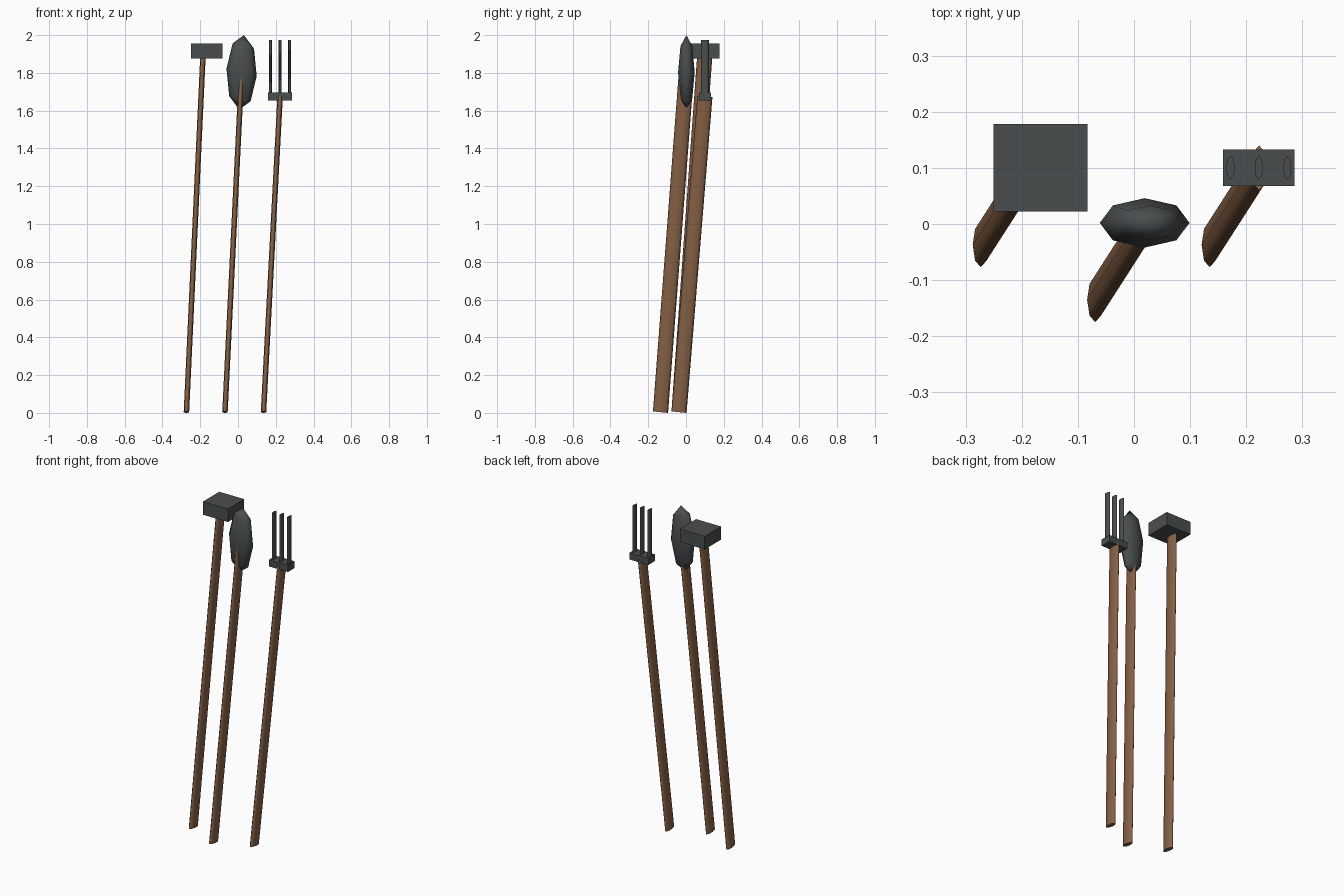
import bpy, bmesh, math
from mathutils import Matrix, Vector

cube = bpy.data.objects.get("Cube")
if cube:
    bpy.data.objects.remove(cube, do_unlink=True)


def make_material(name, rgb):
    mat = bpy.data.materials.new(name)
    mat.use_nodes = True
    color = (*rgb, 1.0)
    mat.diffuse_color = color
    mat.node_tree.nodes["Principled BSDF"].inputs["Base Color"].default_value = color
    return mat


wood = make_material("brown_wood", (0.24, 0.12, 0.06))
steel = make_material("dark_steel", (0.068, 0.076, 0.078))


def add_object(name, bm, mat, smooth):
    """Finish a bmesh; smooth() decides which faces are shaded smooth."""
    bmesh.ops.recalc_face_normals(bm, faces=bm.faces)
    for f in bm.faces:
        f.smooth = smooth(f)
    mesh = bpy.data.meshes.new(name)
    bm.to_mesh(mesh)
    bm.free()
    mesh.materials.append(mat)
    obj = bpy.data.objects.new(name, mesh)
    bpy.context.collection.objects.link(obj)
    return obj


def oval_rod(name, bottom, top, rx, ry, mat, tilt=0.0):
    """Flattened eight-sided rod; tilt slants its end caps."""
    axis = Vector(top) - Vector(bottom)
    shape = Matrix((
        (rx, 0, axis.x, bottom[0]),
        (0, ry, axis.y, bottom[1]),
        (0, -tilt * ry, axis.z, bottom[2]),
        (0, 0, 0, 1)))
    bm = bmesh.new()
    bmesh.ops.create_cone(bm, cap_ends=True, segments=8, radius1=1, radius2=1,
                          depth=1, matrix=Matrix.Translation((0, 0, 0.5)))
    bm.transform(shape)
    return add_object(name, bm, mat, lambda f: len(f.verts) == 4)


def block(name, low, high, mat):
    low, high = Vector(low), Vector(high)
    bm = bmesh.new()
    bmesh.ops.create_cube(bm, size=1)
    bm.transform(Matrix.Translation((low + high) / 2)
                 @ Matrix.Diagonal((*(high - low), 1)))
    return add_object(name, bm, mat, lambda f: False)


# Leaning wooden handles
lean = Vector((0.088, 0.137))
for name, x, y, height in (("hammer_handle", -0.273, -0.037, 1.90),
                           ("shovel_handle", -0.069, -0.135, 1.80),
                           ("fork_handle", 0.135, -0.037, 1.675)):
    oval_rod(name, (x, y, 0.004), (x + lean.x, y + lean.y, height),
             0.0145, 0.04, wood, tilt=0.1)

# Hammer head
block("hammer_head", (-0.25, 0.022, 1.876), (-0.083, 0.178, 1.955), steel)

# Shovel blade: faceted, flattened and slightly tilted ball
bm = bmesh.new()
bmesh.ops.create_uvsphere(bm, u_segments=8, v_segments=4, radius=1)
bm.transform(Matrix((
    (0.08, 0, 0.013, 0.019),
    (0, 0.044, 0, 0.002),
    (-0.02, 0, 0.197, 1.803),
    (0, 0, 0, 1))))
add_object("shovel_blade", bm, steel, lambda f: True)

# Fork crossbar and tines
block("fork_crossbar", (0.159, 0.068, 1.655), (0.286, 0.133, 1.695), steel)
for i, side in enumerate(("right", "middle", "left")):
    x = 0.172 + 0.0505 * i
    oval_rod("fork_tine_" + side, (x, 0.1, 1.675), (x, 0.1, 1.975),
             0.0075, 0.021, steel)
